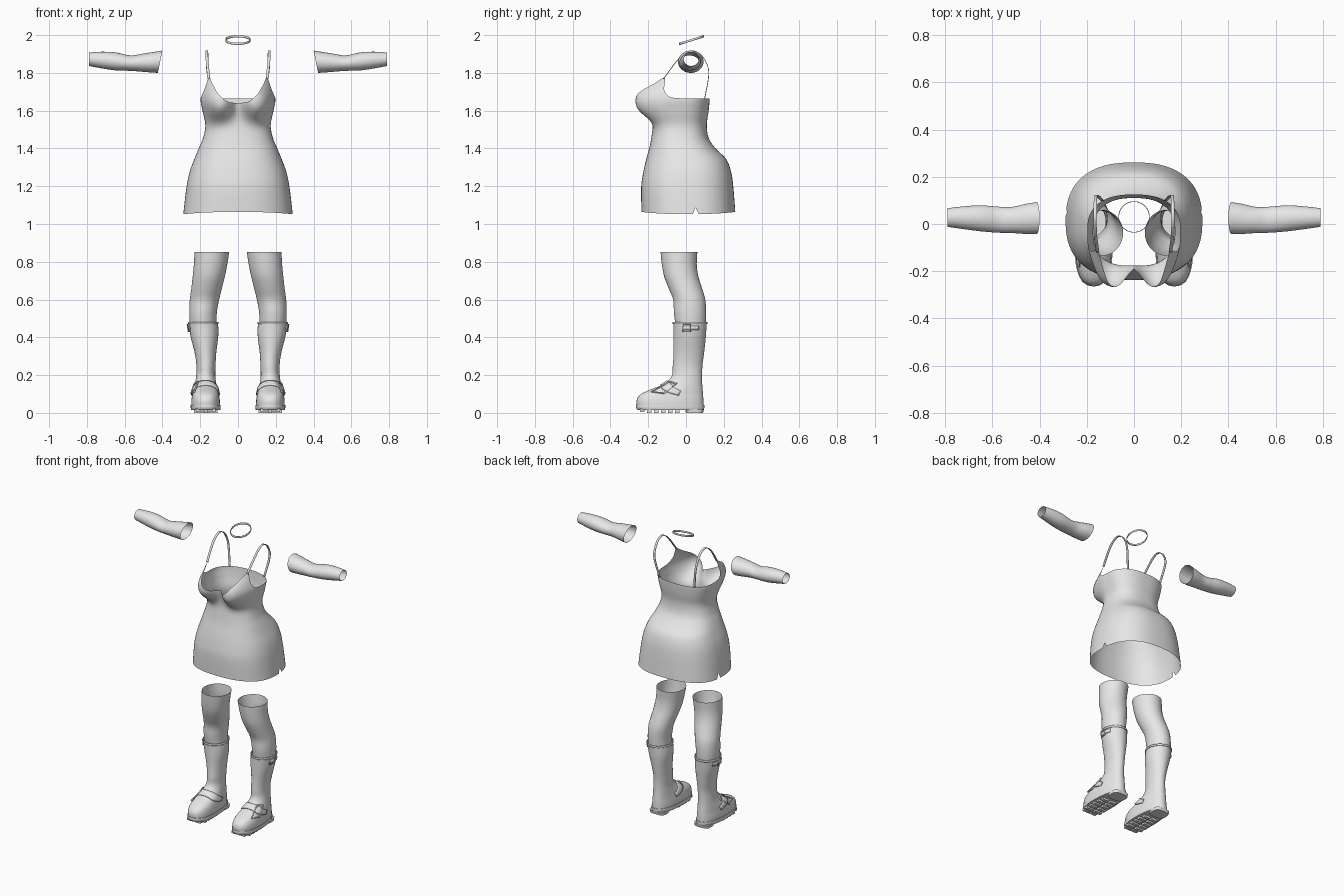
import bpy, bmesh
from math import sin, cos, radians, exp, copysign
from mathutils import Vector

cube = bpy.data.objects.get("Cube")
if cube:
    bpy.data.objects.remove(cube, do_unlink=True)

grey = bpy.data.materials.new("light_grey")
grey.use_nodes = True
grey.diffuse_color = (0.8, 0.8, 0.8, 1)
grey.node_tree.nodes["Principled BSDF"].inputs["Base Color"].default_value = grey.diffuse_color


def interp(keys, t):
    """Smooth curve through rows of (parameter, value, value...)."""
    t = min(max(t, keys[0][0]), keys[-1][0])
    i = 0
    while i < len(keys) - 2 and t > keys[i + 1][0]:
        i += 1

    def slope(k, c):
        a, b = keys[max(k - 1, 0)], keys[min(k + 1, len(keys) - 1)]
        return (b[c] - a[c]) / (b[0] - a[0])

    p, q = keys[i], keys[i + 1]
    h = q[0] - p[0]
    u = (t - p[0]) / h
    out = []
    for c in range(1, len(p)):
        blend = u * u * (3 - 2 * u)
        out.append(p[c] + (q[c] - p[c]) * blend
                   + h * u * (1 - u) * ((1 - u) * slope(i, c) - u * slope(i + 1, c)))
    return out


def section(keys, z, angle, power=2.0, push=1.0, egg=0.0):
    """Point on a lofted body; angle 0 is the front, 90 is +x."""
    x0, x1, y0, y1 = interp(keys, z)
    s, c = sin(radians(angle)), cos(radians(angle))
    sx = copysign(abs(s) ** (2 / power), s) * (1 + egg * c) * push
    sy = copysign(abs(c) ** (2 / power), c) * push
    return Vector(((x0 + x1 + (x1 - x0) * sx) / 2, (y0 + y1 - (y1 - y0) * sy) / 2, z))


def finish(name, bm, smooth=True):
    bmesh.ops.recalc_face_normals(bm, faces=bm.faces)
    mesh = bpy.data.meshes.new(name)
    bm.to_mesh(mesh)
    bm.free()
    mesh.materials.append(grey)
    for f in mesh.polygons:
        f.use_smooth = smooth
    ob = bpy.data.objects.new(name, mesh)
    bpy.context.collection.objects.link(ob)
    return ob


def sheet(name, fn, rows, cols, closed=True, caps=False, thick=0.0, smooth=True):
    """Surface from fn(u, v), v running around the body."""
    bm = bmesh.new()
    n = cols if closed else cols + 1
    grid = [[bm.verts.new(fn(i / rows, j / cols)) for j in range(n)] for i in range(rows + 1)]
    for a, b in zip(grid, grid[1:]):
        for j in range(cols):
            k = (j + 1) % n
            bm.faces.new((a[j], a[k], b[k], b[j]))
    if caps:
        bm.faces.new(grid[0])
        bm.faces.new(grid[-1])
    ob = finish(name, bm, smooth)
    if thick:
        mod = ob.modifiers.new("thickness", "SOLIDIFY")
        mod.thickness, mod.offset = thick, 0
    return ob


def tube(name, points, radius):
    """Closed wire frame through the points."""
    data = bpy.data.curves.new(name, "CURVE")
    data.dimensions = "3D"
    data.bevel_depth, data.bevel_resolution = radius, 1
    sp = data.splines.new("POLY")
    sp.points.add(len(points) - 1)
    for p, co in zip(sp.points, points):
        p.co = (*co, 1)
    sp.use_cyclic_u = True
    data.materials.append(grey)
    bpy.context.collection.objects.link(bpy.data.objects.new(name, data))


def mirrored(p, s):
    return Vector((p.x * s, p.y, p.z))


# Dress: height, half width, front, back
DRESS = [(z, -w, w, f, b) for z, w, f, b in (
    (1.05, .29, -.235, .262), (1.2, .272, -.237, .25), (1.28, .255, -.225, .238),
    (1.345, .231, -.21, .212), (1.4, .208, -.195, .157), (1.45, .187, -.185, .122),
    (1.52, .173, -.175, .11), (1.6, .188, -.172, .12), (1.66, .198, -.172, .125),
    (1.72, .186, -.172, .125), (1.78, .172, -.17, .12))]
NECKLINE = [(0, 1.64), (12, 1.648), (25, 1.68), (42, 1.735), (56, 1.772), (62, 1.772),
            (70, 1.71), (80, 1.675), (95, 1.665), (180, 1.665)]


def dress_point(z, angle):
    p = section(DRESS, z, angle, 2.45)
    if p.y < 0:  # cups
        d = ((abs(p.x) - .105) / .085) ** 2 + ((z - 1.65) / .095) ** 2
        p.y -= .105 * exp(-d ** 1.4) * min(1, -p.y / .05)
    return p


def dress(u, v):
    angle = 360 * v
    top = interp(NECKLINE, min(angle, 360 - angle))[0]
    hem = 1.058 + .006 * cos(radians(2 * angle))
    if abs(abs(angle - 180) - 84) < 1:  # small side slits
        hem += .035
    return dress_point(hem + (top - hem) * u, angle)


sheet("dress", dress, 56, 120)

# Choker: tilted ribbon
sheet("choker", lambda u, v: Vector((
    .065 * sin(radians(360 * v)), .03 - .065 * cos(radians(360 * v)),
    1.974 - .02 * cos(radians(360 * v)) + .012 * (u - .5))), 1, 48, thick=.003)

# Sleeve: distance out, back to front limits, height limits
SLEEVE = [(.412, -.042, .093, 1.80, 1.918), (.46, -.042, .085, 1.803, 1.91),
          (.52, -.038, .072, 1.808, 1.9), (.57, -.037, .073, 1.811, 1.892),
          (.65, -.031, .079, 1.814, 1.908), (.72, -.022, .075, 1.824, 1.912),
          (.79, -.012, .067, 1.837, 1.908)]
# Stocking and boot: height, inner and outer x, front and back y
STOCKING = [(.46, .115, .255, -.055, .105), (.53, .112, .258, -.064, .107),
            (.6, .1, .255, -.068, .102), (.66, .085, .247, -.092, .085),
            (.72, .07, .24, -.115, .066), (.78, .058, .234, -.127, .057),
            (.853, .046, .23, -.135, .06)]
BOOT = [(.03, .095, .247, -.26, .093), (.07, .097, .246, -.26, .092),
        (.1, .102, .241, -.238, .09), (.125, .108, .236, -.185, .088),
        (.15, .114, .229, -.122, .086), (.19, .12, .222, -.078, .085),
        (.25, .119, .22, -.07, .087), (.32, .115, .23, -.066, .096),
        (.4, .105, .25, -.066, .105), (.45, .104, .259, -.066, .108),
        (.48, .107, .262, -.067, .11)]
SOLE = [(.014, .095, .247, -.255, .094), (.026, .092, .25, -.264, .097),
        (.042, .092, .25, -.264, .097)]
HEEL = [(0, .115, .227, .0, .09), (.02, .113, .229, -.005, .095)]


def boot_point(z, angle, push=1.0):
    low = min(1, max(0, (.2 - z) / .1))
    return section(BOOT, z, angle, 2 + .35 * low, push, .1 * low)


def ankle_height(angle):
    return .158 - .055 * (angle / 100) ** 2


for side, s in (("left", 1), ("right", -1)):
    # Shoulder strap from cup peak over to the back edge
    front, back = dress_point(1.768, 59), dress_point(1.662, 142)
    path = [(0, *front), (1, .163, -.055, 1.855), (1.6, .165, -.01, 1.9), (2, .165, .035, 1.917),
            (2.5, .164, .085, 1.89), (3.2, .16, .12, 1.81), (4.4, *back)]
    sheet(side + "_shoulder_strap", lambda u, v: mirrored(
        Vector(interp(path, 4.4 * u)) + Vector((.014 * (v - .5), 0, 0)), s),
        36, 1, closed=False, thick=.004)

    # Sleeve
    def sleeve(u, v):
        p = section(SLEEVE, .412 + .378 * u, 360 * v)
        return Vector((s * (p.z + .012 * (p.y - 1.86) / .06 * (u - 1)), p.x, p.y))
    sheet(side + "_sleeve", sleeve, 24, 40)

    # Stocking and boot body
    sheet(side + "_stocking", lambda u, v: mirrored(
        section(STOCKING, .46 + .393 * u, 360 * v), s), 24, 40)
    sheet(side + "_boot", lambda u, v: mirrored(
        boot_point(.03 + .45 * u, 360 * v), s), 48, 48)
    sheet(side + "_boot_rim", lambda u, v: mirrored(
        boot_point(.47 + .012 * u, 360 * v, 1.02), s), 1, 48, thick=.004)

    # Sole, heel and treads
    sheet(side + "_sole", lambda u, v: mirrored(
        section(SOLE, .014 + .028 * u, 360 * v, 2.35, 1, .1), s), 4, 48, caps=True, smooth=False)
    sheet(side + "_heel", lambda u, v: mirrored(
        section(HEEL, .02 * u, 360 * v, 3.5), s), 1, 32, caps=True, smooth=False)
    bm = bmesh.new()
    for row in range(6):
        y = -.232 + .037 * row
        half = .03 if row in (0, 5) else .036
        for col in (-1, 1):
            made = bmesh.ops.create_cube(bm, size=1)["verts"]
            lift = .006 if row == 0 else 0
            for vert in made:
                vert.co = Vector((s * (.171 + col * (half * .95) + vert.co.x * half * 1.5),
                                  y + vert.co.y * .023, .011 + lift / 2 + vert.co.z * (.022 - lift)))
    finish(side + "_treads", bm, False)

    # Ankle strap across the instep, with its buckle
    def ankle(u, v):
        a = 200 * v - 100
        return mirrored(boot_point(ankle_height(a) + .024 * (u - .5), a, 1.05), s)
    sheet(side + "_ankle_strap", ankle, 3, 36, closed=False, thick=.007)
    tube(side + "_ankle_buckle", [
        mirrored(boot_point(ankle_height(60) + dz, 60 + da, 1.1), s)
        for dz, da in ((-.026, -12), (.026, -22), (.018, 12), (-.034, 18))], .005)

    # Cuff tab and buckle on the outer side
    sheet(side + "_cuff_tab", lambda u, v: mirrored(
        boot_point(.438 + .022 * u, 65 + 55 * v, 1.05), s), 1, 12, closed=False, thick=.006)
    tube(side + "_cuff_buckle", [
        mirrored(boot_point(.449 + dz, 80 + da, 1.09), s)
        for dz, da in ((-.018, -12), (.018, -12), (.018, 12), (-.018, 12))], .004)
